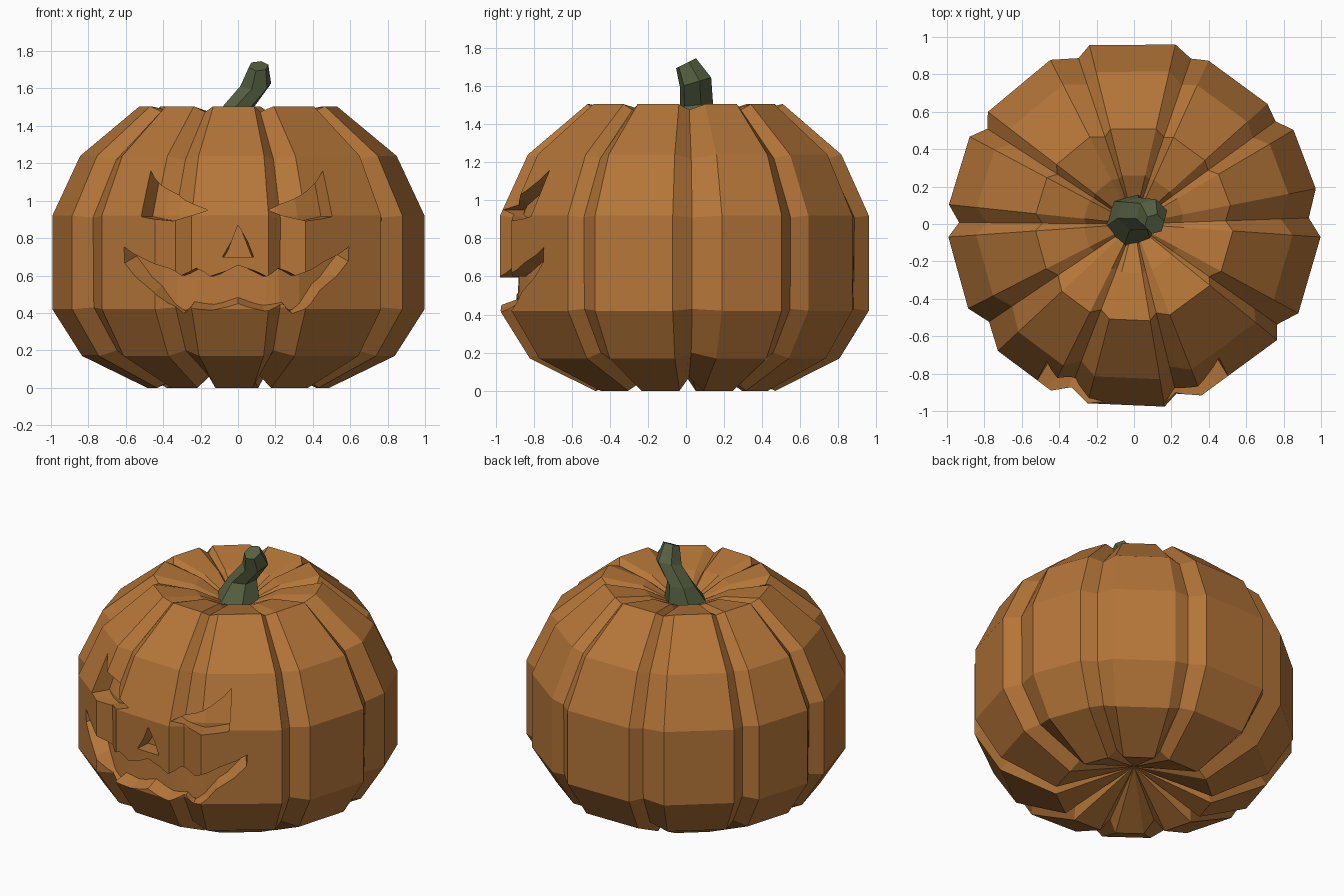
import bpy, bmesh, math

if "Cube" in bpy.data.objects:
    bpy.data.objects.remove(bpy.data.objects["Cube"])


def material(name, rgb):
    m = bpy.data.materials.new(name)
    m.diffuse_color = (*rgb, 1)
    m.use_nodes = True
    m.node_tree.nodes["Principled BSDF"].inputs["Base Color"].default_value = m.diffuse_color
    return m


ORANGE = material("pumpkin orange", (0.46, 0.18, 0.04))
GREEN = material("stem green", (0.095, 0.12, 0.055))


def finish(name, bm, mat):
    bmesh.ops.recalc_face_normals(bm, faces=bm.faces)
    me = bpy.data.meshes.new(name)
    bm.to_mesh(me)
    bm.free()
    me.materials.append(mat)
    ob = bpy.data.objects.new(name, me)
    bpy.context.collection.objects.link(ob)
    return ob


def loft(bm, rings, bottom=None, top=None):
    """Skin closed rings of points; ends become a fan to a point or a flat cap."""
    vs = [[bm.verts.new(p) for p in ring] for ring in rings]
    n = len(vs[0])
    for a, b in zip(vs, vs[1:]):
        for i in range(n):
            j = (i + 1) % n
            bm.faces.new((a[i], a[j], b[j], b[i]))
    for ring, tip in ((vs[0], bottom), (vs[-1], top)):
        if tip is None:
            bm.faces.new(ring)
        else:
            c = bm.verts.new(tip)
            for i in range(n):
                bm.faces.new((ring[i], ring[(i + 1) % n], c))


# Ten uneven ribs: groove angle, the two shoulder angles, rib size
RIBS = [(2, 11, 30.5, .99), (36, 42, 65.5, .96), (71, 77, 104, .985), (108.5, 117, 142.5, .985),
        (147, 152, 174, .995), (179.5, 184, 207, .995), (214, 223, 243.5, .995),
        (249, 255.5, 279.5, .99), (284, 291.5, 321, .985), (325, 331.5, 356, 1)]
# Rib and groove profiles (radius, height), bottom to top
RIB = [(.49, 0), (.84, .17), (1, .42), (1, .92), (.85, 1.24), (.53, 1.505), (.27, 1.455)]
GROOVE = [(.45, .07), (.78, .2), (.93, .43), (.935, .91), (.785, 1.22), (.49, 1.475), (.255, 1.42)]


def pumpkin(name, rib, groove):
    rings = []
    for (r, z), (gr, gz) in zip(rib, groove):
        ring = []
        for a0, a1, a2, size in RIBS:
            for a, rad, h in ((a0, gr, gz), (a1, r * size, z), (a2, r * size, z)):
                t = math.radians(a)
                ring.append((rad * math.cos(t), rad * math.sin(t), h))
        rings.append(ring)
    bm = bmesh.new()
    loft(bm, rings, (0, 0, .2), (0, 0, 1.32))
    return finish(name, bm, ORANGE)


body = pumpkin("pumpkin_body", RIB, GROOVE)
inner = [(r * (.91 if z < .5 else .88), z) for r, z in RIB]
core = pumpkin("carving_floor", inner, inner)

# Face outlines (x, z) seen from the front
EYE = [(.455, 1.16), (.51, .915), (.36, .892), (.16, .95), (.37, 1.055)]
NOSE = [(0, .87), (.083, .70), (-.083, .70)]
UPPER_LIP = [(.15, .595), (.22, .64), (.31, .60), (.455, .67), (.605, .755)]
LOWER_LIP = [(.6, .67), (.44, .52), (.3, .385), (.25, .435), (.14, .415)]


def flip(pts):
    return [(-x, z) for x, z in reversed(pts)]


HALF_MOUTH = UPPER_LIP + LOWER_LIP
MOUTH = [(0, .655)] + HALF_MOUTH + [(0, .45)] + flip(HALF_MOUTH)
SLOPED = LOWER_LIP + [(0, .45)] + flip(LOWER_LIP)

# Cutter runs radially in through the skin; the lower lip slopes upward inside
bm = bmesh.new()
for shape in (EYE, flip(EYE), NOSE, MOUTH):
    rings = []
    for scale in (1.2, .8):
        ring = []
        for x, z in shape:
            rad = .97 - .5 * max(0, z - .92)
            y = -math.sqrt(rad * rad - x * x)
            rise = .35 * (1 - scale) if (x, z) in SLOPED else 0
            ring.append((x * scale, y * scale, z + rise))
        rings.append(ring)
    loft(bm, rings)
bmesh.ops.triangulate(bm, faces=bm.faces)
cutter = finish("face_cutter", bm, ORANGE)


def subtract(ob, tool):
    m = ob.modifiers.new("carve", 'BOOLEAN')
    m.operation = 'DIFFERENCE'
    m.solver = 'EXACT'
    m.object = tool
    tool.hide_render = True
    tool.display_type = 'WIRE'


subtract(cutter, core)   # keeps the carving shallow
subtract(body, cutter)

# Bent six-sided stem: centre, radius, forward tilt
STEM = [((-.02, .01, 1.33), .16, 0), ((.0, .055, 1.5), .09, .1),
        ((.095, .05, 1.62), .085, .3), ((.11, .0, 1.72), .054, .5)]
rings = []
for (cx, cy, cz), r, tilt in STEM:
    ring = []
    for i in range(6):
        a = math.radians(60 * i + 15)
        dy = r * math.sin(a)
        ring.append((cx + r * math.cos(a), cy + dy, cz + tilt * dy))
    rings.append(ring)
bm = bmesh.new()
loft(bm, rings)
finish("stem", bm, GREEN)
